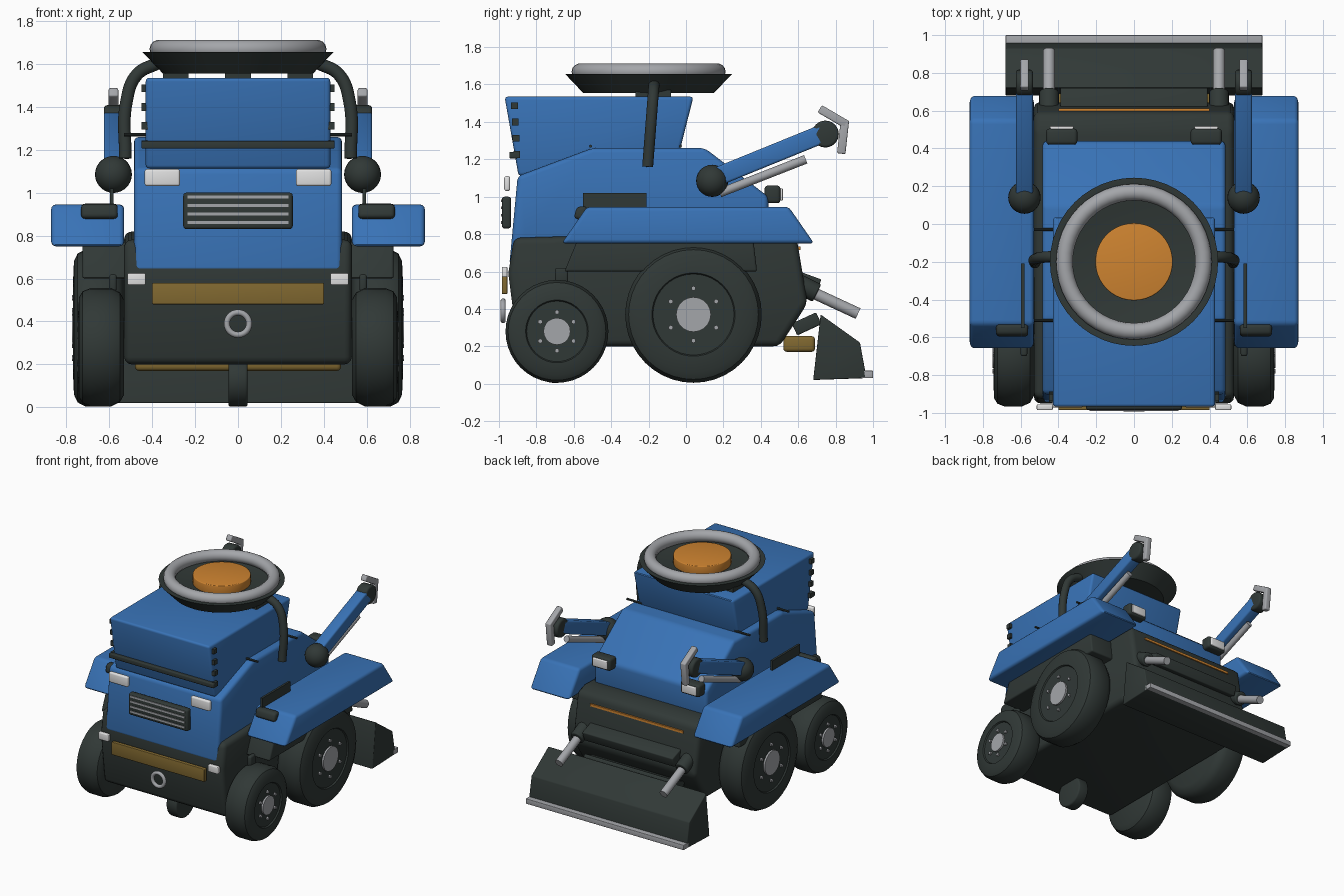
import bpy, bmesh, math
from mathutils import Vector, Matrix

cube = bpy.data.objects.get("Cube")
if cube:
    bpy.data.objects.remove(cube, do_unlink=True)


def material(name, rgb):
    m = bpy.data.materials.new(name)
    m.use_nodes = True
    m.diffuse_color = (*rgb, 1)
    m.node_tree.nodes["Principled BSDF"].inputs["Base Color"].default_value = (*rgb, 1)
    return m


BLUE = material("blue paint", (0.04, 0.17, 0.47))
DARK = material("dark rubber", (0.03, 0.04, 0.037))
STEEL = material("steel grey", (0.37, 0.38, 0.40))
LAMP = material("lamp white", (0.75, 0.75, 0.75))
ORANGE = material("beacon orange", (0.62, 0.23, 0.03))
GOLD = material("dull gold", (0.22, 0.14, 0.03))


def finish(name, bm, mat, bevel=0, segments=3):
    bmesh.ops.recalc_face_normals(bm, faces=bm.faces)
    if bevel:
        sharp = [e for e in bm.edges if e.calc_face_angle(0) > 0.3]
        bmesh.ops.bevel(bm, geom=sharp, offset=bevel, segments=segments,
                        profile=0.5, affect='EDGES', clamp_overlap=True)
    mesh = bpy.data.meshes.new(name)
    bm.to_mesh(mesh)
    bm.free()
    mesh.materials.append(mat)
    ob = bpy.data.objects.new(name, mesh)
    bpy.context.collection.objects.link(ob)
    bpy.ops.object.select_all(action='DESELECT')
    ob.select_set(True)
    bpy.context.view_layer.objects.active = ob
    bpy.ops.object.shade_smooth_by_angle(angle=math.radians(35))
    return ob


def prism(name, profile, x0, x1, mat, bevel=0.0):
    """Side outline of (y, z) points extruded from x0 to x1."""
    bm = bmesh.new()
    a = [bm.verts.new((x0, y, z)) for y, z in profile]
    b = [bm.verts.new((x1, y, z)) for y, z in profile]
    bm.faces.new(a)
    bm.faces.new(b[::-1])
    for i in range(len(a)):
        j = (i + 1) % len(a)
        bm.faces.new((a[i], b[i], b[j], a[j]))
    return finish(name, bm, mat, bevel)


def box(name, xs, ys, zs, mat, bevel=0.0):
    outline = [(ys[0], zs[0]), (ys[1], zs[0]), (ys[1], zs[1]), (ys[0], zs[1])]
    return prism(name, outline, xs[0], xs[1], mat, bevel)


def along(p0, p1):
    p0, p1 = Vector(p0), Vector(p1)
    d = p1 - p0
    turn = d.to_track_quat('Z', 'Y').to_matrix().to_4x4()
    return Matrix.Translation((p0 + p1) / 2) @ turn, d.length


def rod(name, p0, p1, r0, mat, r1=None, bevel=0, sides=24):
    m, length = along(p0, p1)
    bm = bmesh.new()
    bmesh.ops.create_cone(bm, cap_ends=True, segments=sides, radius1=r0,
                          radius2=r0 if r1 is None else r1, depth=length, matrix=m)
    return finish(name, bm, mat, bevel)


def beam(name, p0, p1, width, thick, mat, bevel=0):
    m, length = along(p0, p1)
    bm = bmesh.new()
    bmesh.ops.create_cube(bm, size=1, matrix=m @ Matrix.Diagonal((width, thick, length, 1)))
    return finish(name, bm, mat, bevel)


def ball(name, centre, r, mat):
    bm = bmesh.new()
    bmesh.ops.create_uvsphere(bm, u_segments=24, v_segments=14, radius=r,
                              matrix=Matrix.Translation(centre))
    return finish(name, bm, mat)


def lathe(name, profile, matrix, mat, steps=40):
    """Spin (radius, height) points about local z."""
    bm = bmesh.new()
    pts = [bm.verts.new((r, 0, h)) for r, h in profile]
    edges = [bm.edges.new(p) for p in zip(pts, pts[1:])]
    bmesh.ops.spin(bm, geom=pts + edges, cent=(0, 0, 0), axis=(0, 0, 1),
                   angle=math.tau, steps=steps)
    bmesh.ops.remove_doubles(bm, verts=bm.verts, dist=1e-4)
    bmesh.ops.transform(bm, matrix=matrix, verts=bm.verts)
    return finish(name, bm, mat)


def ring(name, centre, major, minor, mat, turn=Matrix()):
    circle = [(major + minor * math.cos(t * math.tau / 14), minor * math.sin(t * math.tau / 14))
              for t in range(15)]
    return lathe(name, circle, Matrix.Translation(centre) @ turn, mat, 48)


def tube(name, points, radius, mat):
    curve = bpy.data.curves.new(name, 'CURVE')
    curve.dimensions = '3D'
    curve.bevel_depth = radius
    curve.use_fill_caps = True
    sp = curve.splines.new('BEZIER')
    sp.bezier_points.add(len(points) - 1)
    for bp, p in zip(sp.bezier_points, points):
        bp.co = p
        bp.handle_left_type = bp.handle_right_type = 'AUTO'
    curve.materials.append(mat)
    bpy.context.collection.objects.link(bpy.data.objects.new(name, curve))


def wheel(name, side, y, z, r, x0, x1, hub, bolts):
    w, rim = x1 - x0, r * 0.61
    tyre = [(0, 0), (r * .8, 0), (r * .93, .02), (r, .06), (r, w - .06), (r * .95, w - .025),
            (r * .85, w - .008), (rim, w - .004), (rim - .006, w - .014), (0, w - .014)]
    turn = Matrix.Rotation(side * math.pi / 2, 4, 'Y')
    lathe(name + "_tyre", tyre, Matrix.Translation((side * x0, y, z)) @ turn, DARK)
    xa, xb = side * (x1 - .03), side * x1
    rod(name + "_hub", (xa, y, z), (xb, y, z), hub, STEEL, sides=20)
    for k in range(6):
        a = math.pi / 2 + k * math.tau / 6
        by, bz = y + bolts * math.cos(a), z + bolts * math.sin(a)
        rod(name + "_bolt", (xa, by, bz), (xb, by, bz), .013, STEEL, sides=6)


# Hull and bodywork
prism("chassis", [(-.92, .78), (-.95, .59), (-.9, .2), (.5, .2), (.65, .43), (.59, .79),
                  (.5, .82)], -.53, .53, DARK, .035)
prism("hood", [(-.945, .63), (-.9, 1.11), (-.5, 1.26), (.1, 1.26), (.44, 1.0), (.44, .78),
               (-.84, .76), (-.87, .63)], -.485, .485, BLUE, .025)
prism("engine_box", [(-.97, 1.535), (.04, 1.535), (-.04, 1.22), (-.895, 1.11)],
      -.43, .43, BLUE, .018)
box("box_trim", (-.45, .45), (-.945, -.9), (1.205, 1.24), DARK, .006)
box("rear_stripe", (-.4, .4), (.58, .611), (.715, .733), ORANGE)

# Nose details
box("grille", (-.255, .255), (-.985, -.935), (.83, 1.0), DARK, .015)
for k in range(4):
    z = .855 + k * .039
    box("grille_slat", (-.235, .235), (-.99, -.98), (z, z + .014), STEEL)
box("front_plate", (-.4, .4), (-.985, -.955), (.48, .58), GOLD, .005)
ring("tow_ring", (0, -.978, .39), .052, .014, STEEL, Matrix.Rotation(math.pi / 2, 4, 'X'))
rod("centre_caster", (-.045, -.7, .125), (.045, -.7, .125), .122, DARK, bevel=.012)

# Roof beacon dish
mid = Matrix.Translation((0, -.2, 0))
lathe("dish", [(0, 1.555), (.35, 1.555), (.445, 1.655), (.40, 1.655), (.33, 1.63), (0, 1.63)],
      mid, DARK, 48)
ring("dish_ring", (0, -.2, 1.668), .368, .044, STEEL)
rod("beacon", (0, -.2, 1.62), (0, -.2, 1.695), .205, ORANGE, bevel=.006, sides=40)
for x in (-.29, 0, .29):
    box("dish_foot", (x - .06, x + .06), (-.27, -.08), (1.52, 1.57), DARK)

# Rear blade
prism("blade", [(.72, .37), (.93, .22), (.965, .03), (.68, .02)], -.68, .68, DARK, .006)
box("blade_edge", (-.68, .68), (.935, 1.0), (.03, .07), STEEL, .004)
box("rear_weight", (-.48, .48), (.52, .69), (.17, .255), GOLD, .02)
beam("blade_hinge", (0, .58, .29), (0, .71, .35), .78, .07, DARK, .008)
beam("rear_step", (0, .6, .56), (0, .71, .52), .78, .08, DARK, .008)

# Paired parts
for s, label in ((1, "left_"), (-1, "right_")):
    def sx(a, b):
        return (s * a, s * b)

    wheel(label + "rear_wheel", s, .04, .37, .365, .53, .772, .093, .14)
    wheel(label + "front_wheel", s, -.69, .28, .275, .53, .748, .072, .103)
    prism(label + "fender", [(-.53, .945), (.55, .945), (.685, .75), (-.665, .75)],
          s * .53, s * .87, BLUE, .022)
    prism(label + "fender_bracket", [(-.58, .77), (-.65, .6), (.38, .6), (.36, .77)],
          s * .5, s * .725, DARK, .012)
    box(label + "axle_knob", sx(.565, .6), (-.7, -.63), (.54, .62), DARK, .012)
    box(label + "fender_fin", sx(.58, .597), (-.55, -.21), (.93, 1.02), DARK)
    prism(label + "fender_lamp", [(-.6, .885), (-.585, .945), (-.53, .95), (-.53, .865)],
          s * .56, s * .73, DARK, .018)

    # Lamps and vents
    box(label + "headlight", sx(.27, .435), (-.972, -.94), (1.03, 1.11), LAMP, .012)
    box(label + "marker_light", sx(.43, .515), (-.985, -.955), (.57, .625), LAMP, .006)
    box(label + "rear_lamp", sx(.3, .465), (.42, .505), (.965, 1.06), DARK, .018)
    box(label + "rear_lens", sx(.32, .445), (.495, .518), (.98, 1.045), LAMP, .006)
    for k in range(4):
        y, z = -.905 - .004 * k, 1.225 + .087 * k
        box(label + "vent", sx(.42, .45), (y - .018, y + .018), (z - .018, z + .018), DARK)

    # Roll bar and grab rods
    tube(label + "roll_bar", [(s * .525, -.205, 1.16), (s * .52, -.185, 1.42),
                              (s * .47, -.175, 1.55), (s * .37, -.17, 1.605)], .03, DARK)
    for y in (-.51, -.03):
        rod(label + "grab_rod", (s * .4, y, 1.27), (s * .53, y, 1.27), .008, DARK, sides=10)

    # Manipulator arm
    x = s * .58
    ball(label + "shoulder", (x, .14, 1.085), .086, DARK)
    beam(label + "arm", (x, .15, 1.1), (x, .74, 1.34), .09, .1, BLUE, .012)
    rod(label + "wrist", (x - .045, .745, 1.335), (x + .045, .745, 1.335), .072, DARK, bevel=.015)
    rod(label + "arm_piston", (x, .18, 1.02), (x, .64, 1.2), .024, STEEL, sides=14)
    beam(label + "claw_top", (x, .715, 1.47), (x, .86, 1.385), .045, .045, STEEL, .008)
    beam(label + "claw_tip", (x, .85, 1.41), (x, .83, 1.23), .045, .045, STEEL, .008)

    # Blade pistons
    x = s * .45
    rod(label + "piston_socket", (x, .57, .55), (x, .7, .485), .052, DARK, bevel=.008)
    rod(label + "blade_piston", (x, .64, .505), (x, .92, .375), .031, STEEL)
